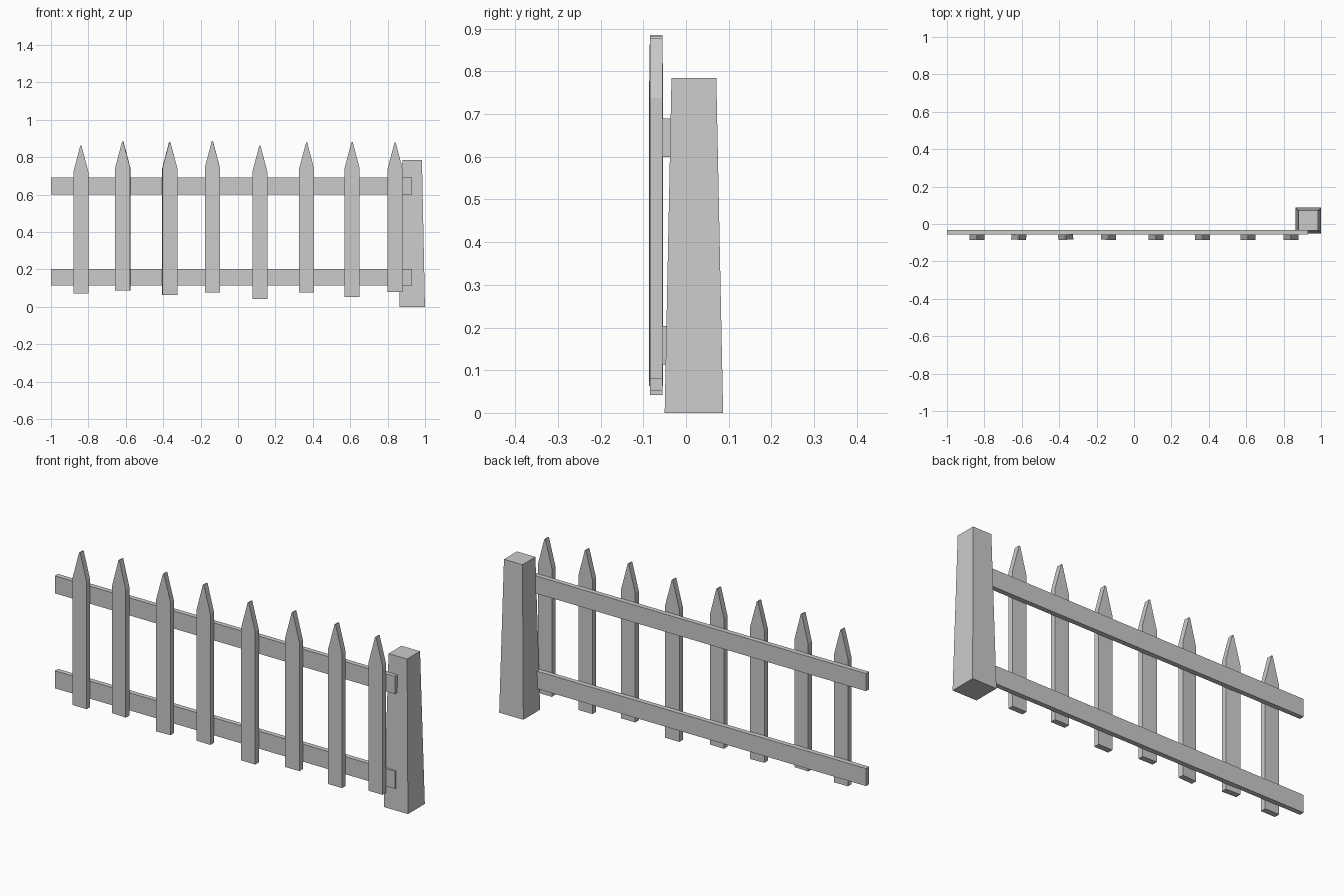
import bpy, bmesh, math

if "Cube" in bpy.data.objects:
    bpy.data.objects.remove(bpy.data.objects["Cube"])


def make_object(name, bm):
    bmesh.ops.recalc_face_normals(bm, faces=bm.faces)
    mesh = bpy.data.meshes.new(name)
    bm.to_mesh(mesh)
    bm.free()
    obj = bpy.data.objects.new(name, mesh)
    bpy.context.collection.objects.link(obj)
    return obj


def extruded_profile(name, points, depth):
    """Fill an x-z outline and give it thickness, centred on y = 0."""
    bm = bmesh.new()
    face = bm.faces.new([bm.verts.new((x, -depth / 2, z)) for x, z in points])
    ext = bmesh.ops.extrude_face_region(bm, geom=[face])
    verts = [v for v in ext["geom"] if isinstance(v, bmesh.types.BMVert)]
    bmesh.ops.translate(bm, vec=(0, depth, 0), verts=verts)
    # keep the starting face as the front cap if the extrusion removed it
    bmesh.ops.holes_fill(bm, edges=[e for e in bm.edges if e.is_boundary])
    return make_object(name, bm)


# Pickets: centre x, bottom z, tip z, slight twist in degrees
pickets = [
    (-0.84, 0.07, 0.862, 0), (-0.616, 0.087, 0.883, -3),
    (-0.365, 0.063, 0.88, 3), (-0.137, 0.075, 0.885, -1),
    (0.117, 0.042, 0.862, 0), (0.367, 0.075, 0.878, 0),
    (0.61, 0.053, 0.882, 0), (0.84, 0.08, 0.878, 0),
]
for i, (x, bottom, tip, twist) in enumerate(pickets):
    w = 0.04
    shoulder = tip - 0.14
    outline = [(-w, bottom), (w, bottom), (w, shoulder),
               (0.003, tip), (-0.003, tip), (-w, shoulder)]
    picket = extruded_profile(f"picket_{i + 1}", outline, 0.029)
    picket.location = (x, -0.07, 0)
    picket.rotation_euler.z = math.radians(twist)

# Horizontal rails behind the pickets
for name, z0 in (("lower_rail", 0.113), ("upper_rail", 0.6)):
    outline = [(-1, z0), (0.93, z0), (0.93, z0 + 0.09), (-1, z0 + 0.09)]
    rail = extruded_profile(name, outline, 0.025)
    rail.location.y = -0.0435

# Tapered end post
bm = bmesh.new()
bmesh.ops.create_cube(bm, size=1)
for v in bm.verts:
    top = v.co.z > 0
    size = 0.105 if top else 0.137
    v.co = (0.931 + v.co.x * size, 0.0185 + v.co.y * size, 0.785 if top else 0)
make_object("end_post", bm)
